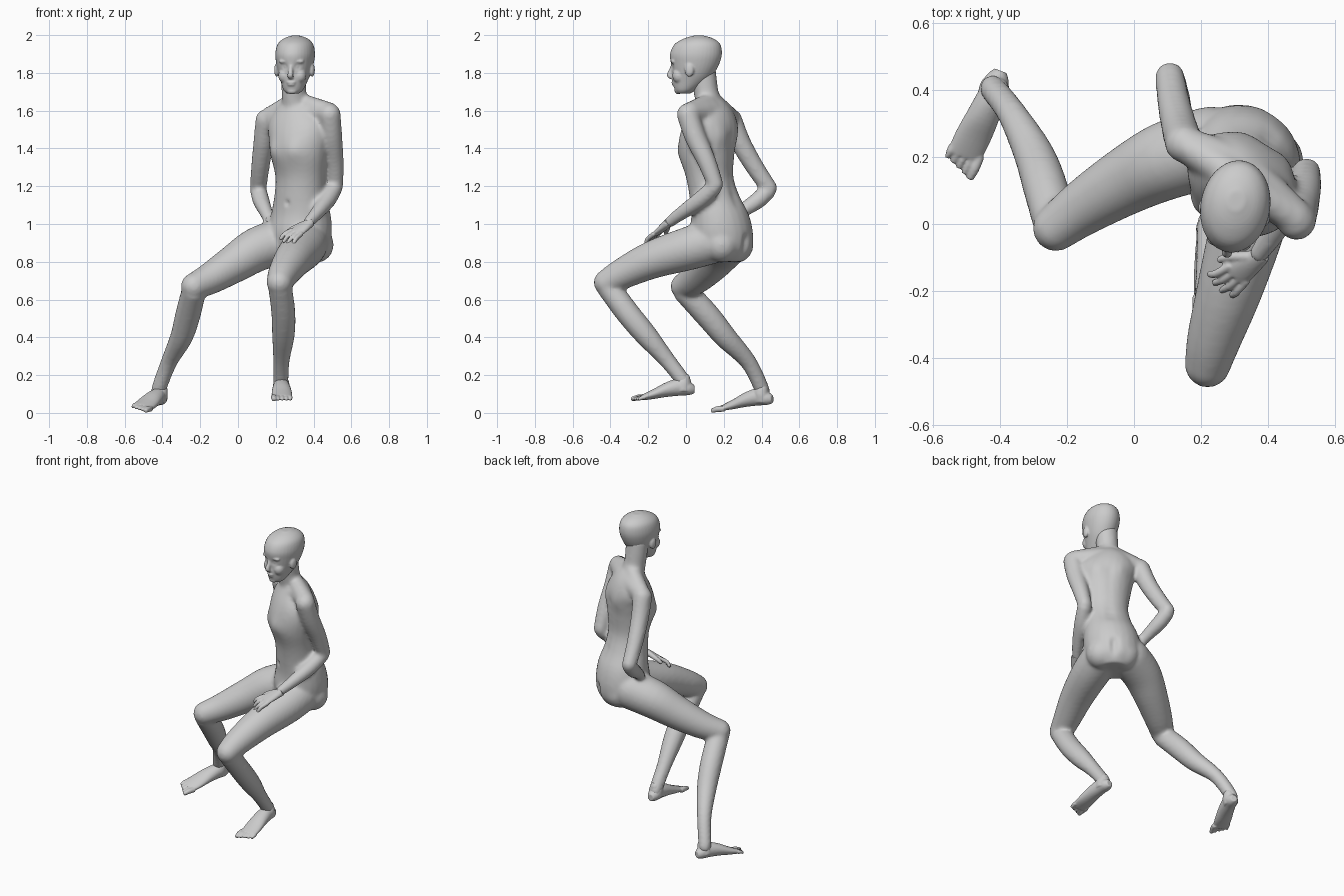
import bpy
import bmesh
import math
from mathutils import Vector, Matrix

cube = bpy.data.objects.get("Cube")
if cube:
    bpy.data.objects.remove(cube, do_unlink=True)

clay = bpy.data.materials.new("clay grey")
clay.use_nodes = True
GREY = (.6, .6, .6, 1)
clay.diffuse_color = GREY
clay.node_tree.nodes["Principled BSDF"].inputs["Base Color"].default_value = GREY

X, Z = Vector((1, 0, 0)), Vector((0, 0, 1))


def spline(points, steps=4):
    """Smooth the path points, including their radii."""
    points = [tuple(p) if len(p) == 5 else (*p, p[3]) for p in points]
    padded = [points[0]] + points + [points[-1]]
    result = []
    for a, b, c, d in zip(padded, padded[1:], padded[2:], padded[3:]):
        for i in range(steps):
            t = i / steps
            result.append([q + .5 * t * (r - p + t * (2 * p - 5 * q + 4 * r - s + t * (3 * (q - r) + s - p)))
                           for p, q, r, s in zip(a, b, c, d)])
    return result + [list(points[-1])]


def tube(bm, points, side=X, axis=None, sides=24):
    """Loft elliptical rings along a path of x, y, z, width, depth."""
    path = spline(points)
    centres = [Vector(p[:3]) for p in path]
    rings = []
    for i, p in enumerate(path):
        t = axis or (centres[min(i + 1, len(path) - 1)] - centres[max(i - 1, 0)]).normalized()
        a = (side - t * side.dot(t)).normalized()
        b = t.cross(a)
        ring = []
        for k in range(sides):
            angle = math.tau * k / sides
            ring.append(bm.verts.new(centres[i] + a * p[3] * math.cos(angle) + b * p[4] * math.sin(angle)))
        rings.append(ring)
    for low, high in zip(rings, rings[1:]):
        for k in range(sides):
            n = (k + 1) % sides
            bm.faces.new((low[k], low[n], high[n], high[k]))
    bm.faces.new(rings[0][::-1])
    bm.faces.new(rings[-1])


def ball(bm, centre, radii):
    if not isinstance(radii, tuple):
        radii = (radii,) * 3
    place = Matrix.Translation(centre) @ Matrix.Diagonal((*radii, 1))
    bmesh.ops.create_uvsphere(bm, u_segments=20, v_segments=14, radius=1, matrix=place)


def fuse(bm, name, voxel, smoothing, matrix=None):
    """Turn overlapping volumes into one continuous skin."""
    mesh = bpy.data.meshes.new(name)
    bm.to_mesh(mesh)
    bm.free()
    obj = bpy.data.objects.new(name, mesh)
    bpy.context.collection.objects.link(obj)
    if matrix:
        obj.matrix_world = matrix
    remesh = obj.modifiers.new("Skin", 'REMESH')
    remesh.mode = 'VOXEL'
    remesh.voxel_size = voxel
    soften = obj.modifiers.new("Soften", 'SMOOTH')
    soften.iterations = smoothing
    bpy.ops.object.select_all(action='DESELECT')
    obj.select_set(True)
    bpy.context.view_layer.objects.active = obj
    for modifier in list(obj.modifiers):
        bpy.ops.object.modifier_apply(modifier=modifier.name)
    obj.data.materials.clear()
    obj.data.materials.append(clay)
    bpy.ops.object.shade_smooth_by_angle(angle=math.radians(50))
    return obj


def push(obj, centre, radius, offset):
    """Sculpt a soft bump or dent."""
    for v in obj.data.vertices:
        falloff = ((v.co - centre).length / radius) ** 2
        if falloff < 6:
            v.co += offset * math.exp(-falloff)


def frame(origin, forward, up):
    forward = Vector(forward).normalized()
    right = forward.cross(Vector(up)).normalized()
    matrix = Matrix((right, forward, right.cross(forward))).transposed().to_4x4()
    matrix.translation = origin
    return matrix


# Torso frame: turned towards the model's right
LEFT = Vector((.82, -.57, 0))
FRONT = Vector((-.57, -.82, 0))


def on_torso(side, front, height):
    return Vector((.33, .15, height)) + LEFT * side + FRONT * front


# Torso, neck and shoulder girdle
body = bmesh.new()
tube(body, [(.325, .2, .8, .1, .1), (.325, .2, .86, .155, .145), (.328, .19, .95, .172, .162),
            (.333, .18, 1.05, .163, .148), (.33, .15, 1.15, .142, .128), (.33, .125, 1.25, .138, .12),
            (.325, .11, 1.36, .157, .14), (.325, .115, 1.45, .172, .14), (.32, .13, 1.53, .175, .125),
            (.31, .14, 1.6, .13, .095), (.305, .135, 1.65, .075, .065)], LEFT, Z)
tube(body, [(.31, .145, 1.56, .08), (.298, .112, 1.67, .066), (.294, .097, 1.76, .067), (.293, .085, 1.84, .07)])
shoulders = [(.15, .24, 1.555, .052), (.49, .015, 1.59, .052)]
tube(body, [shoulders[0], (.31, .15, 1.59, .075), shoulders[1]], Z)
for shoulder in shoulders:
    tube(body, [(.303, .14, 1.655, .048), shoulder], Z)
for s in (-1, 1):
    ball(body, on_torso(s * .068 - .02, -.08, .89), (.092, .092, .095))

# Arms: shoulder, elbow, forearm
arms = [
    ([(.485, .01, 1.58, .059), (.495, .05, 1.46, .057), (.51, .11, 1.33, .05), (.515, .155, 1.21, .043)],
     [(.515, .155, 1.2, .043), (.475, .08, 1.13, .046), (.42, -.02, 1.06, .037), (.365, -.1, 1, .028)]),
    ([(.15, .24, 1.55, .058), (.135, .29, 1.43, .054), (.118, .365, 1.3, .049), (.107, .44, 1.19, .044)],
     [(.107, .44, 1.18, .044), (.122, .38, 1.125, .045), (.145, .3, 1.07, .037), (.165, .24, 1.02, .03)])]
# Legs: thigh, knee, shin
legs = [
    ([(.37, .18, .92, .118), (.345, .02, .872, .115), (.29, -.18, .81, .1), (.24, -.34, .735, .082), (.22, -.42, .69, .069)],
     [(.223, -.41, .665, .063), (.24, -.31, .53, .064), (.24, -.21, .41, .06), (.23, -.1, .28, .044), (.227, -.01, .16, .04),
      (.228, -.015, .13, .037)]),
    ([(.23, .23, .91, .122), (.1, .19, .865, .117), (-.02, .13, .79, .102), (-.15, .05, .71, .084), (-.233, -.012, .67, .07)],
     [(-.233, -.01, .65, .065), (-.265, .11, .52, .067), (-.3, .21, .4, .06), (-.365, .33, .27, .044), (-.418, .4, .13, .04),
      (-.42, .405, .1, .037)])]
for upper, lower in arms + legs:
    tube(body, upper)
    tube(body, lower)
    ball(body, upper[0][:3], upper[0][3])
    ball(body, upper[-1][:3], upper[-1][3])

# Collarbones
for s in (-1, 1):
    ends = on_torso(s * .025, .09, 1.605), on_torso(s * .19, .038, 1.61)
    tube(body, [(*p, .014) for p in ends], Z)
body = fuse(body, "body", .011, 8)

# Muscle relief: spine, cleft, chest, shoulder blades, navel
for i in range(8):
    push(body, on_torso(0, -.13, 1.1 + i * .05), .03, FRONT * .007)
    push(body, on_torso(-.02, -.19, .8 + i * .018), .022, FRONT * .008)
for s in (-1, 1):
    push(body, on_torso(s * .07, .15, 1.39), .05, FRONT * .012)
    push(body, on_torso(s * .09, -.12, 1.47), .055, FRONT * -.012)
push(body, on_torso(0, .13, 1.11), .014, FRONT * -.012)

# Head, built upright facing the front
head = bmesh.new()
skull = [(1.69, -.045, .02, .032), (1.71, -.06, .055, .052), (1.76, -.072, .12, .072), (1.8, -.073, .152, .086),
         (1.85, -.08, .179, .098), (1.9, -.085, .192, .104), (1.95, -.062, .184, .094), (1.98, -.015, .15, .066),
         (1.997, .04, .1, .025)]
tube(head, [(0, (f + b) / 2, z, w, (b - f) / 2) for z, f, b, w in skull], X, Z, 36)
tube(head, [(0, -.066, 1.85, .011), (0, -.079, 1.815, .012), (0, -.09, 1.787, .016, .013), (0, -.072, 1.772, .014, .008)])
ball(head, (0, -.064, 1.75), (.026, .014, .007))
ball(head, (0, -.062, 1.737), (.022, .014, .007))
ball(head, (0, -.043, 1.704), (.028, .018, .017))
for s in (-1, 1):
    ball(head, (s * .095, .035, 1.815), (.014, .025, .036))
    ball(head, (s * .04, -.03, 1.785), (.035, .036, .04))
    ball(head, (s * .032, -.058, 1.86), (.036, .018, .012))
turn = Matrix.Translation((.293, 0, 0)) @ Matrix.Rotation(-.18, 4, 'Z')
head = fuse(head, "head", .005, 6, turn)
for s in (-1, 1):
    push(head, Vector((s * .036, -.073, 1.832)), .018, Vector((0, .009, 0)))
    push(head, Vector((s * .036, -.064, 1.832)), .008, Vector((0, -.004, 0)))


def make_hand(name, inner, matrix):
    """Palm, four curled fingers and a thumb on the inner side."""
    bm = bmesh.new()
    tube(bm, [(0, -.02, 0, .028, .024), (0, .04, 0, .038, .02), (0, .1, 0, .044, .014)])
    for i in range(4):
        x = (i - 1.5) * .023
        reach = .187 - .012 * abs(i - 1.3)
        tube(bm, [(x, .085, 0, .013), (x * 1.25, .14, 0, .012), (x * 1.4, reach, -.02, .01)], X, None, 12)
    tube(bm, [(inner * .02, .02, 0, .018), (inner * .053, .07, -.01, .014), (inner * .064, .11, -.02, .01)], X, None, 12)
    fuse(bm, name, .005, 3, matrix)


make_hand("left_hand", 1, frame((.37, -.1, 1), (-.68, -.54, -.48), (-.1, -.5, .85)))
make_hand("right_hand", -1, frame((.165, .24, 1.02), (.2, -.8, -.5), (-.9, -.2, .3)))


def make_foot(name, inner, matrix):
    """Ankle, heel, arch, ball and five toes, the largest on the inner side."""
    bm = bmesh.new()
    tube(bm, [(0, .06, .02, .044), (0, .06, .06, .043), (0, .055, .09, .033), (0, .055, .11, .02)])
    tube(bm, [(0, 0, .03, .02, .022), (0, .03, .035, .037, .036), (0, .08, .042, .043, .046), (0, .15, .028, .05, .039),
              (0, .22, .004, .055, .026), (0, .28, -.014, .053, .015)], X, Vector((0, 1, 0)))
    for i in range(5):
        x = inner * (2 - i) * .022
        size = .016 if i == 0 else .012
        tube(bm, [(x, .26, -.012, size), (x, .3 - i * .006, -.014, size), (x, .335 - i * .009, -.024, size * .7)], X, None, 12)
    fuse(bm, name, .005, 3, matrix)


make_foot("left_foot", 1, frame((.228, .045, .095), (.02, -1, 0), Z))
make_foot("right_foot", -1, frame((-.405, .46, .044), (-.36, -.93, 0), (.25, 0, .95)))
